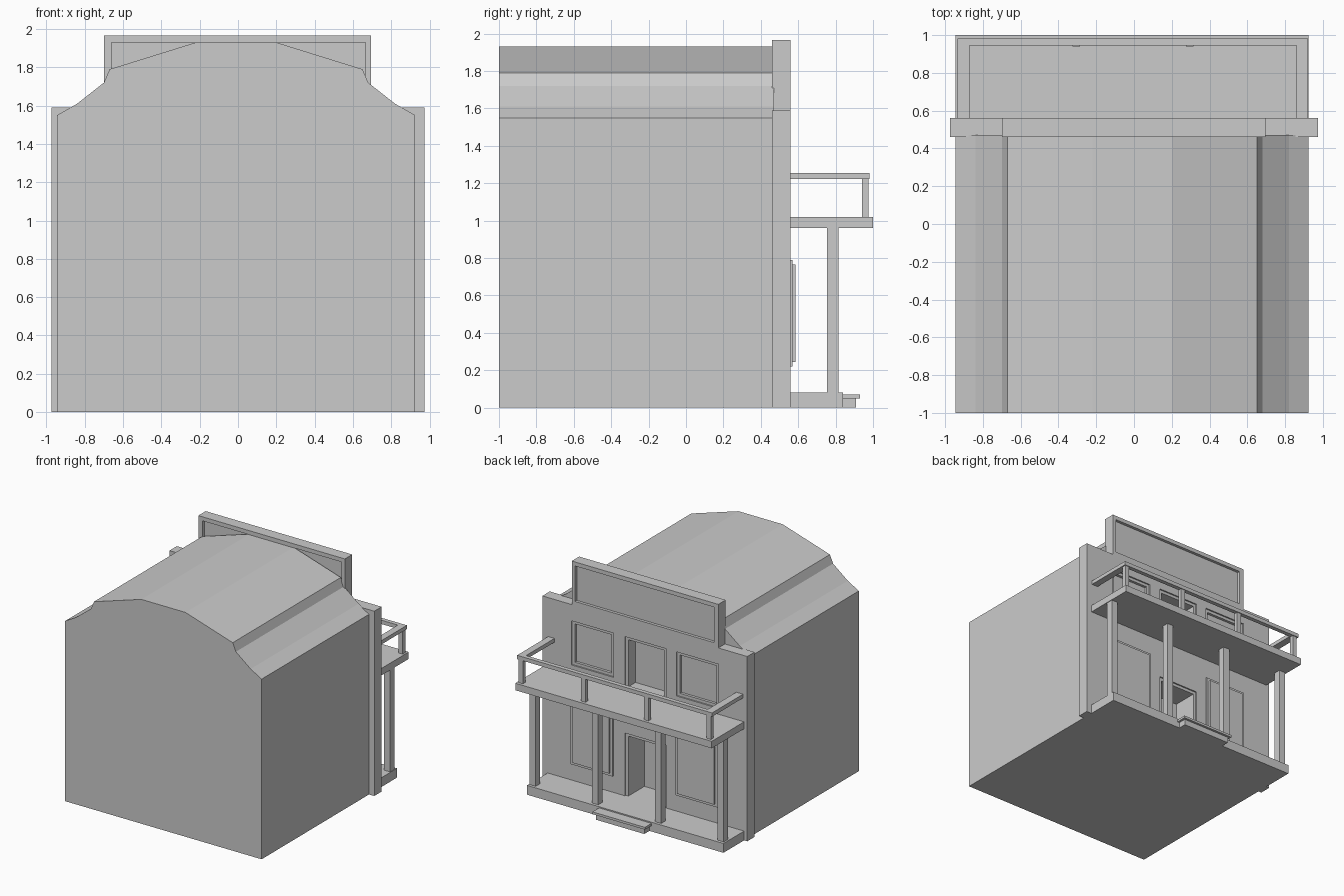
import bpy, bmesh

if "Cube" in bpy.data.objects:
    bpy.data.objects.remove(bpy.data.objects["Cube"])

CX = -0.01          # house body sits slightly off centre
FACE = 0.56         # outer plane of the porch-side facade


def prism(name, profile, y0, y1):
    """Extrude an (x, z) outline along y."""
    bm = bmesh.new()
    face = bm.faces.new([bm.verts.new((x, y0, z)) for x, z in profile])
    ext = bmesh.ops.extrude_face_region(bm, geom=[face])
    verts = [v for v in ext["geom"] if isinstance(v, bmesh.types.BMVert)]
    bmesh.ops.translate(bm, verts=verts, vec=(0, y1 - y0, 0))
    bmesh.ops.recalc_face_normals(bm, faces=bm.faces)
    me = bpy.data.meshes.new(name)
    bm.to_mesh(me)
    bm.free()
    ob = bpy.data.objects.new(name, me)
    bpy.context.collection.objects.link(ob)
    return ob


def box(name, x0, x1, y0, y1, z0, z1):
    return prism(name, [(x0, z0), (x1, z0), (x1, z1), (x0, z1)], y0, y1)


def cut(targets, x0, x1, y0, y1, z0, z1):
    """Carve a box out of each target, then discard the cutter."""
    cutter = box("cutter", x0, x1, y0, y1, z0, z1)
    cutter.hide_render = True
    for ob in targets:
        mod = ob.modifiers.new("cut", 'BOOLEAN')
        mod.operation = 'DIFFERENCE'
        mod.solver = 'EXACT'
        mod.object = cutter
        bpy.context.view_layer.objects.active = ob
        bpy.ops.object.modifier_apply(modifier=mod.name)
    bpy.data.objects.remove(cutter)


# Main building with faceted barrel roof
half = [(0.935, 0), (0.935, 1.55), (0.83, 1.61), (0.69, 1.72), (0.66, 1.79), (0.21, 1.93)]
outline = [(CX + x, z) for x, z in half] + [(CX - x, z) for x, z in reversed(half)]
body = prism("building_body", outline, -1.0, 0.47)

# False-front wall and the sign board above it
facade = box("facade_wall", -0.975, 0.975, 0.46, FACE, 0, 1.59)
sign = box("sign_board", -0.70, 0.695, 0.46, FACE, 1.585, 1.965)
cut([sign], -0.66, 0.665, 0.535, 0.7, 1.625, 1.93)
cut([sign], -0.66, 0.665, 0.3, 0.485, 1.625, 1.93)

# Upper windows: stepped recesses
for x in (-0.50, 0.50):
    cut([facade], x - 0.20, x + 0.20, FACE - 0.012, 0.7, 1.07, 1.45)
    cut([facade], x - 0.175, x + 0.175, FACE - 0.035, 0.7, 1.095, 1.425)

# Upper and lower doorways: shallow frame step, then a deep opening
for z0, z1, depth in ((1.02, 1.45, 0.11), (0.08, 0.62, 0.23)):
    cut([facade], -0.20, 0.19, FACE - 0.012, 0.7, z0, z1)
    cut([facade, body], -0.175, 0.165, FACE - depth, 0.7, z0, z1 - 0.025)

# Lower windows: raised frame and panel
for side, x in (("left", -0.50), ("right", 0.50)):
    box(f"{side}_window_frame", x - 0.20, x + 0.20, FACE - 0.01, 0.57, 0.22, 0.79)
    box(f"{side}_window_panel", x - 0.175, x + 0.175, FACE, 0.585, 0.245, 0.765)

# Porch floor and entry step
box("porch_floor", -0.945, 0.925, FACE, 0.84, 0, 0.08)
box("step_riser", -0.24, 0.22, 0.84, 0.91, 0, 0.05)
box("step_tread", -0.26, 0.24, 0.84, 0.93, 0.05, 0.07)

# Balcony deck
box("balcony_deck", -0.945, 0.925, FACE, 1.0, 0.96, 1.02)

# Porch columns and balcony posts share the same spacing
for i, x in enumerate((-0.90, -0.305, 0.295, 0.89)):
    box(f"porch_column_{i}", x - 0.03, x + 0.03, 0.755, 0.815, 0.08, 0.96)
    box(f"balcony_post_{i}", x - 0.02, x + 0.02, 0.94, 0.975, 1.02, 1.225)

# Balcony handrail: front bar and two side bars
box("front_handrail", -0.935, 0.92, 0.945, 0.982, 1.222, 1.255)
box("left_handrail", -0.935, -0.87, FACE, 0.945, 1.222, 1.255)
box("right_handrail", 0.86, 0.92, FACE, 0.945, 1.222, 1.255)
